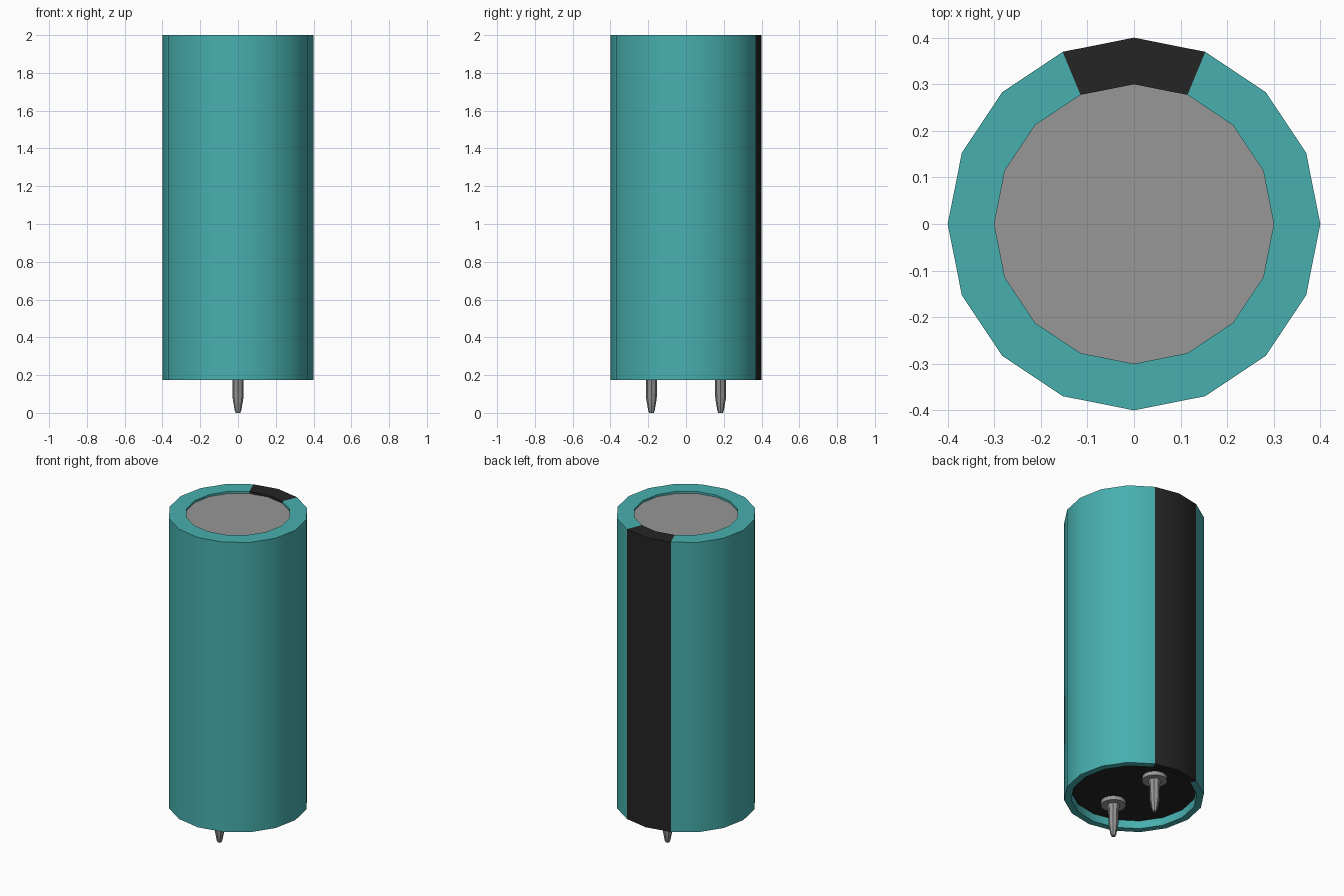
import bpy
import bmesh
import math

cube = bpy.data.objects.get("Cube")
if cube:
    bpy.data.objects.remove(cube, do_unlink=True)


def material(name, colour):
    m = bpy.data.materials.new(name)
    m.use_nodes = True
    rgba = (*colour, 1)
    m.diffuse_color = rgba
    m.node_tree.nodes["Principled BSDF"].inputs["Base Color"].default_value = rgba
    return m


teal = material("teal sleeve", (0.065, 0.43, 0.43))
black = material("black", (0.018, 0.018, 0.018))
metal = material("grey metal", (0.31, 0.31, 0.31))


def lathe(name, profile, sides, mats, y=0, closed=False):
    """Revolve (radius, z) points; open profiles get capped ends."""
    bm = bmesh.new()
    rings = []
    for r, z in profile:
        angles = [2 * math.pi * i / sides for i in range(sides)]
        rings.append([bm.verts.new((r * math.cos(a), r * math.sin(a), z)) for a in angles])
    pairs = list(zip(rings, rings[1:]))
    if closed:
        pairs.append((rings[-1], rings[0]))
    else:
        bm.faces.new(rings[0])
        bm.faces.new(rings[-1])
    for low, high in pairs:
        for i in range(sides):
            j = (i + 1) % sides
            bm.faces.new((low[i], low[j], high[j], high[i]))
    bmesh.ops.recalc_face_normals(bm, faces=bm.faces)
    mesh = bpy.data.meshes.new(name)
    bm.to_mesh(mesh)
    bm.free()
    for m in mats:
        mesh.materials.append(m)
    obj = bpy.data.objects.new(name, mesh)
    obj.location.y = y
    bpy.context.collection.objects.link(obj)
    bpy.ops.object.select_all(action="DESELECT")
    obj.select_set(True)
    bpy.context.view_layer.objects.active = obj
    bpy.ops.object.shade_smooth_by_angle(angle=math.radians(30))
    return obj


# Wrapped sleeve with rolled-in rims, and a dark stripe down the back
sleeve = lathe("sleeve", [(0.4, 0.175), (0.4, 2), (0.3, 2), (0.3, 1.98),
                          (0.36, 1.97), (0.36, 0.175)], 16, [teal, black], closed=True)
for face in sleeve.data.polygons:
    c = face.center
    if c.y > 0 and abs(c.x) < c.y * math.tan(math.radians(22)):
        face.material_index = 1

# Metal top and dark rubber base, both recessed
lathe("top_disc", [(0.3, 1.96), (0.3, 1.987)], 16, [metal])
lathe("base_disc", [(0.36, 0.225), (0.36, 0.26)], 16, [black])

# Two terminals: a flange against the base and a tapered pin
for side, y in (("front", -0.183), ("back", 0.183)):
    lathe(side + "_flange", [(0.072, 0.2), (0.072, 0.23)], 16, [metal], y)
    lathe(side + "_pin", [(0.012, 0), (0.017, 0.012), (0.028, 0.075),
                          (0.03, 0.175), (0.038, 0.2)], 8, [metal], y)
